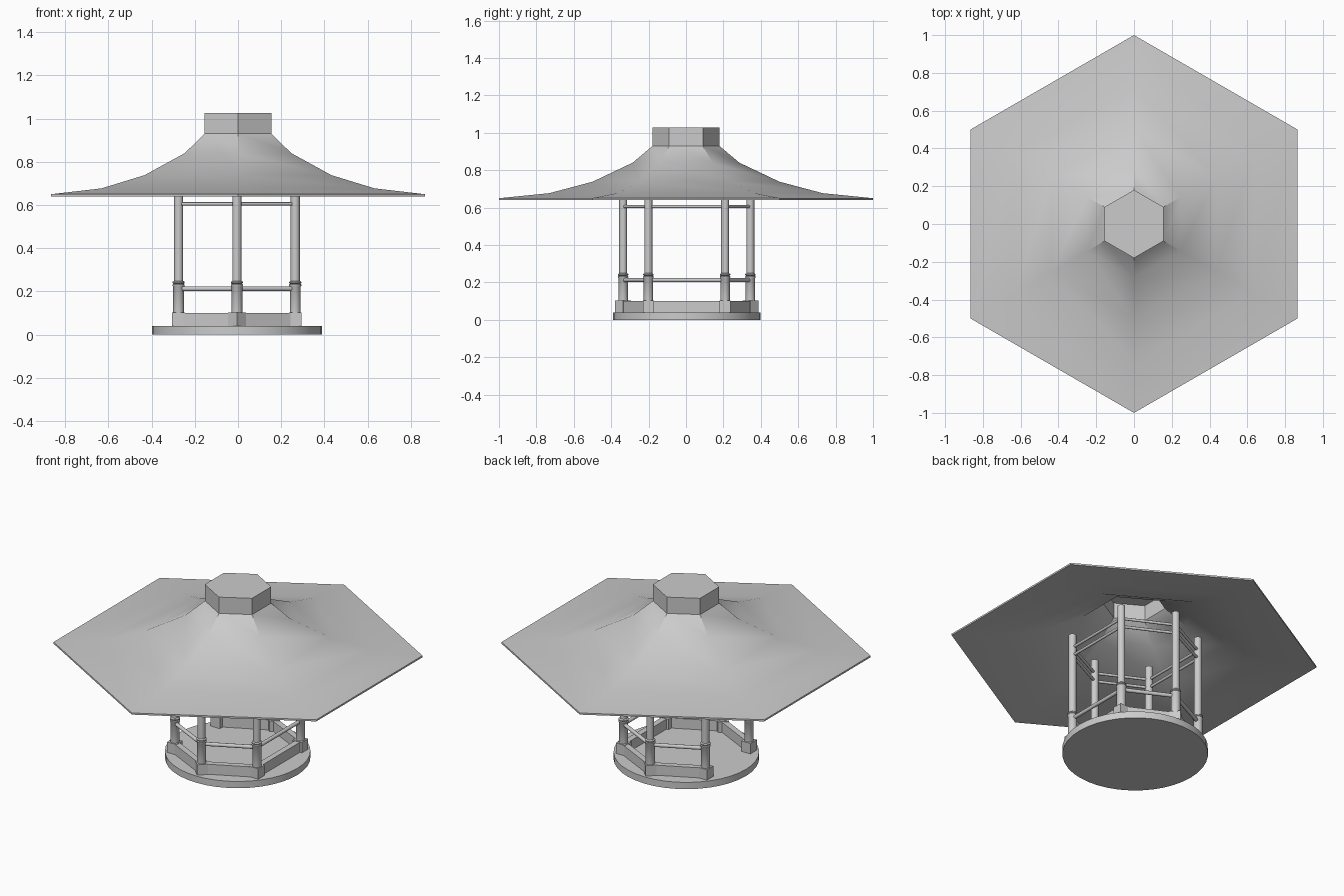
import bpy, bmesh, math
from mathutils import Vector

if "Cube" in bpy.data.objects:
    bpy.data.objects.remove(bpy.data.objects["Cube"])

CX, CY = -0.005, 0.004   # the base sits very slightly off the roof axis


def finish(name, bm, angle=None):
    bmesh.ops.recalc_face_normals(bm, faces=bm.faces)
    me = bpy.data.meshes.new(name)
    bm.to_mesh(me)
    bm.free()
    ob = bpy.data.objects.new(name, me)
    bpy.context.collection.objects.link(ob)
    if angle:
        bpy.ops.object.select_all(action='DESELECT')
        ob.select_set(True)
        bpy.context.view_layer.objects.active = ob
        bpy.ops.object.shade_smooth_by_angle(angle=math.radians(angle))
    return ob


def lathe(name, profile, sides, loc=(0, 0), turn=0.0, angle=None):
    """Revolve (radius, z) points; radius 0 closes the end."""
    bm = bmesh.new()
    rings = []
    for r, z in profile:
        if r == 0:
            rings.append([bm.verts.new((loc[0], loc[1], z))] * sides)
        else:
            rings.append([bm.verts.new((loc[0] + r * math.cos(turn + math.tau * i / sides),
                                        loc[1] + r * math.sin(turn + math.tau * i / sides), z))
                          for i in range(sides)])
    for a, b in zip(rings, rings[1:]):
        for i in range(sides):
            j = (i + 1) % sides
            bm.faces.new(list(dict.fromkeys((a[i], a[j], b[j], b[i]))))
    return finish(name, bm, angle)


def box(name, centre, size, turn):
    bm = bmesh.new()
    bmesh.ops.create_cube(bm, size=1)
    bmesh.ops.scale(bm, vec=size, verts=bm.verts)
    ob = finish(name, bm)
    ob.location = centre
    ob.rotation_euler.z = turn
    return ob


def rail(name, a, b, z, radius):
    """Round horizontal bar between two posts."""
    d = b - a
    bm = bmesh.new()
    bmesh.ops.create_cone(bm, cap_ends=True, segments=12, radius1=radius,
                          radius2=radius, depth=d.length)
    ob = finish(name, bm, 40)
    ob.location = ((a.x + b.x) / 2, (a.y + b.y) / 2, z)
    ob.rotation_euler = (0, math.pi / 2, math.atan2(d.y, d.x))
    return ob


# Hollow hexagonal roof shell, outside down to the rim then back up inside
lathe("roof", [(0.178, 0.93), (0.285, 0.84), (0.5, 0.738), (0.73, 0.677), (1.0, 0.65),
               (1.0, 0.64), (0.73, 0.667), (0.5, 0.727), (0.28, 0.828), (0.17, 0.925)],
      6, turn=math.pi / 6, angle=30)
# Hollow cap, open underneath
lathe("roof_cap", [(0.17, 0.925), (0.17, 1.017), (0, 1.017)], 6, turn=math.pi / 6)
lathe("roof_cap_outer", [(0.18, 0.93), (0.18, 1.027), (0, 1.027)], 6, turn=math.pi / 6)

# Round floor
lathe("floor", [(0, 0), (0.393, 0), (0.393, 0.04), (0, 0.04)], 40, (CX, CY), angle=30)

# Six posts on square plinths; the -x side is the entrance
corners = [Vector((CX + x, CY + y, 0)) for x, y in
           [(-0.27, -0.205), (0, -0.34), (0.27, -0.205), (0.27, 0.205), (0, 0.34), (-0.27, 0.205)]]
post = [(0, 0.09), (0.025, 0.09), (0.025, 0.222), (0.028, 0.226), (0.028, 0.231),
        (0.024, 0.235), (0.028, 0.239), (0.028, 0.244), (0.021, 0.249),
        (0.021, 0.73), (0, 0.73)]
for i, p in enumerate(corners):
    lathe(f"post_{i + 1}", post, 16, (p.x, p.y), angle=40)
    box(f"plinth_{i + 1}", (p.x, p.y, 0.07), (0.06, 0.06, 0.064),
        math.pi / 4 if i in (1, 4) else 0)

# Low walls and rails between the posts
for i in range(6):
    a, b = corners[i], corners[(i + 1) % 6]
    d, m = b - a, (a + b) / 2
    rail(f"top_rail_{i + 1}", a, b, 0.605, 0.008)
    rail(f"upper_top_rail_{i + 1}", a, b, 0.655, 0.008)
    if i < 5:
        rail(f"hand_rail_{i + 1}", a, b, 0.212, 0.011)
        box(f"low_wall_{i + 1}", (m.x, m.y, 0.069), (d.length, 0.034, 0.062), math.atan2(d.y, d.x))
